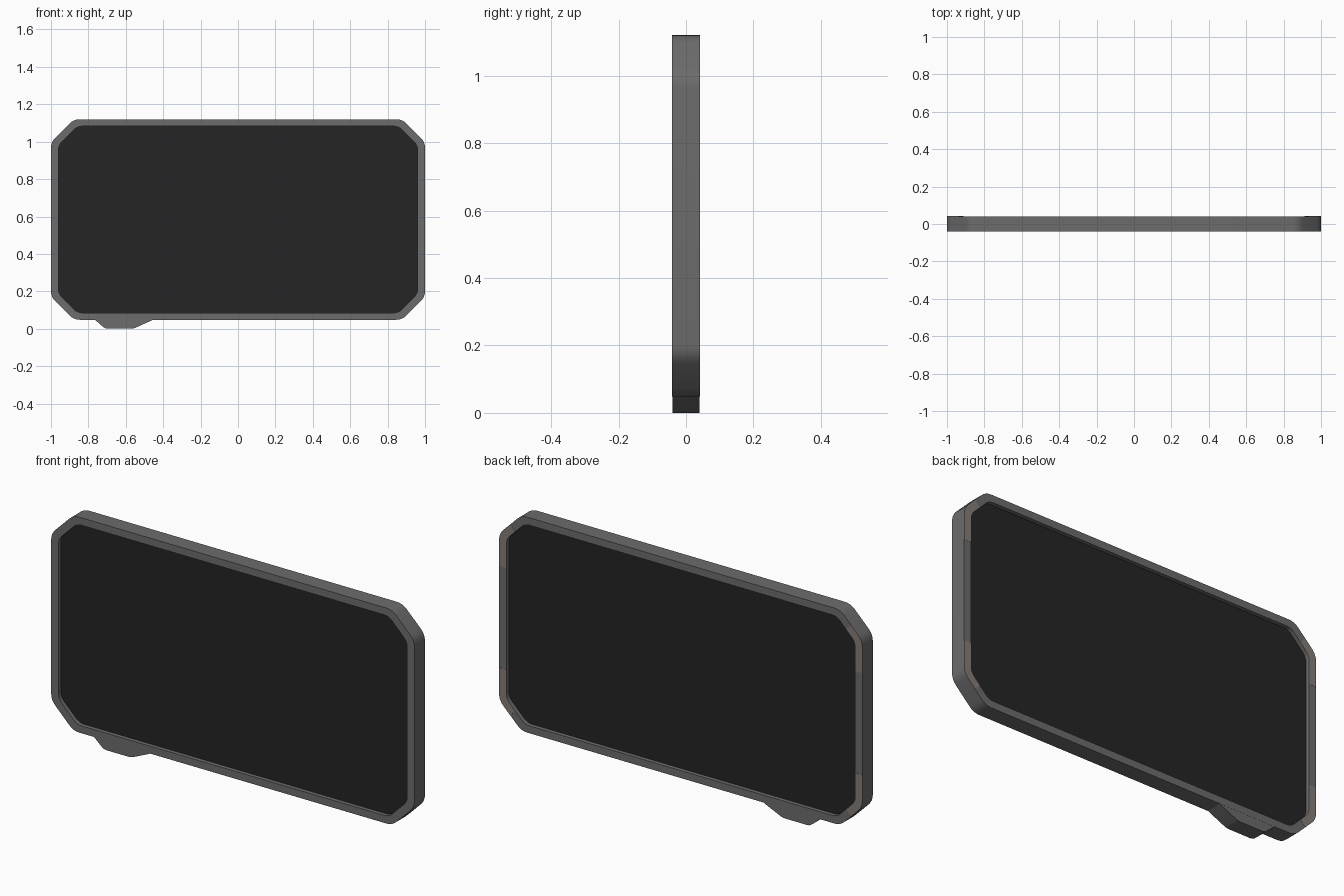
import bpy, bmesh
from mathutils import Vector

if "Cube" in bpy.data.objects:
    bpy.data.objects.remove(bpy.data.objects["Cube"])

ZB, ZT = 0.048, 1.12          # bottom and top of the frame
ZM = (ZB + ZT) / 2
HZ = (ZT - ZB) / 2


def material(name, rgb):
    m = bpy.data.materials.new(name)
    m.diffuse_color = (*rgb, 1)
    m.use_nodes = True
    m.node_tree.nodes["Principled BSDF"].inputs["Base Color"].default_value = m.diffuse_color
    return m


grey = material("frame grey", (0.150, 0.150, 0.150))
dark = material("screen black", (0.018, 0.018, 0.018))
taupe = material("bracket taupe", (0.235, 0.205, 0.185))


def rounded(pts, r, n=4):
    """Round each corner of a closed (x, z) polygon with a short curve."""
    out = []
    for i, p in enumerate(pts):
        p = Vector(p)
        a = p + (Vector(pts[i - 1]) - p).normalized() * r
        b = p + (Vector(pts[(i + 1) % len(pts)]) - p).normalized() * r
        for k in range(n + 1):
            t = k / n
            out.append(a * (1 - t) ** 2 + p * 2 * t * (1 - t) + b * t * t)
    return out


def octagon(hx, hz, c, r):
    """Chamfered rectangle outline around the middle of the frame."""
    q = [(hx, hz - c), (hx - c, hz), (c - hx, hz), (-hx, hz - c),
         (-hx, c - hz), (c - hx, -hz), (hx - c, -hz), (hx, c - hz)]
    return rounded([(x, z + ZM) for x, z in q], r)


def finish(name, bm, mat):
    bmesh.ops.recalc_face_normals(bm, faces=bm.faces)
    me = bpy.data.meshes.new(name)
    bm.to_mesh(me)
    bm.free()
    me.materials.append(mat)
    ob = bpy.data.objects.new(name, me)
    bpy.context.collection.objects.link(ob)
    bpy.ops.object.select_all(action='DESELECT')
    ob.select_set(True)
    bpy.context.view_layer.objects.active = ob
    bpy.ops.object.shade_smooth_by_angle(angle=0.6)
    return ob


def slab(name, outline, y0, y1, mat):
    bm = bmesh.new()
    f = bm.faces.new([bm.verts.new((p.x, y0, p.y)) for p in outline])
    g = bmesh.ops.extrude_face_region(bm, geom=[f])["geom"]
    for v in g:
        if isinstance(v, bmesh.types.BMVert):
            v.co.y = y1
    return finish(name, bm, mat)


def ring(y0, y1):
    """Solid ring between the outer and inner outlines."""
    bm = bmesh.new()
    outer, inner = octagon(1, HZ, 0.122, 0.032), octagon(0.96, HZ - 0.037, 0.102, 0.026)
    loops = [[bm.verts.new((p.x, y, p.y)) for p in o]
             for o, y in ((outer, y0), (outer, y1), (inner, y1), (inner, y0))]
    n = len(outer)
    for k in range(4):
        a, b = loops[k], loops[(k + 1) % 4]
        for i in range(n):
            j = (i + 1) % n
            bm.faces.new((a[i], a[j], b[j], b[i]))
    return bm


# Frame and recessed two-sided panel
finish("frame", ring(-0.041, 0.041), grey)
slab("screen_panel", octagon(0.97, HZ - 0.027, 0.106, 0.026), -0.021, 0.021, dark)

# Thin corner brackets on the back of the frame, cut from the same ring
for sx, side in ((-1, "left"), (1, "right")):
    for sz, level in ((-1, "lower"), (1, "upper")):
        bm = ring(0.0405, 0.0418)
        cuts = (((0, 0, ZM + sz * 0.253), (0, 0, sz)),                    # straight end
                ((sx * 0.928, 0, ZM + sz * (HZ - 0.072)), (sx, 0, -sz)))  # end across chamfer
        for co, no in cuts:
            bmesh.ops.bisect_plane(bm, geom=bm.verts[:] + bm.edges[:] + bm.faces[:],
                                   plane_co=co, plane_no=no, clear_inner=True)
            bmesh.ops.holes_fill(bm, edges=[e for e in bm.edges if e.is_boundary])
        finish(f"{level}_{side}_bracket", bm, taupe)

# Tab hanging under the lower edge
tab = rounded([(-0.79, 0.066), (-0.765, 0.048), (-0.71, 0.0), (-0.56, 0.0),
               (-0.46, 0.045), (-0.42, 0.066)], 0.014, 3)
slab("lower_tab", tab, -0.0405, 0.0405, grey)
